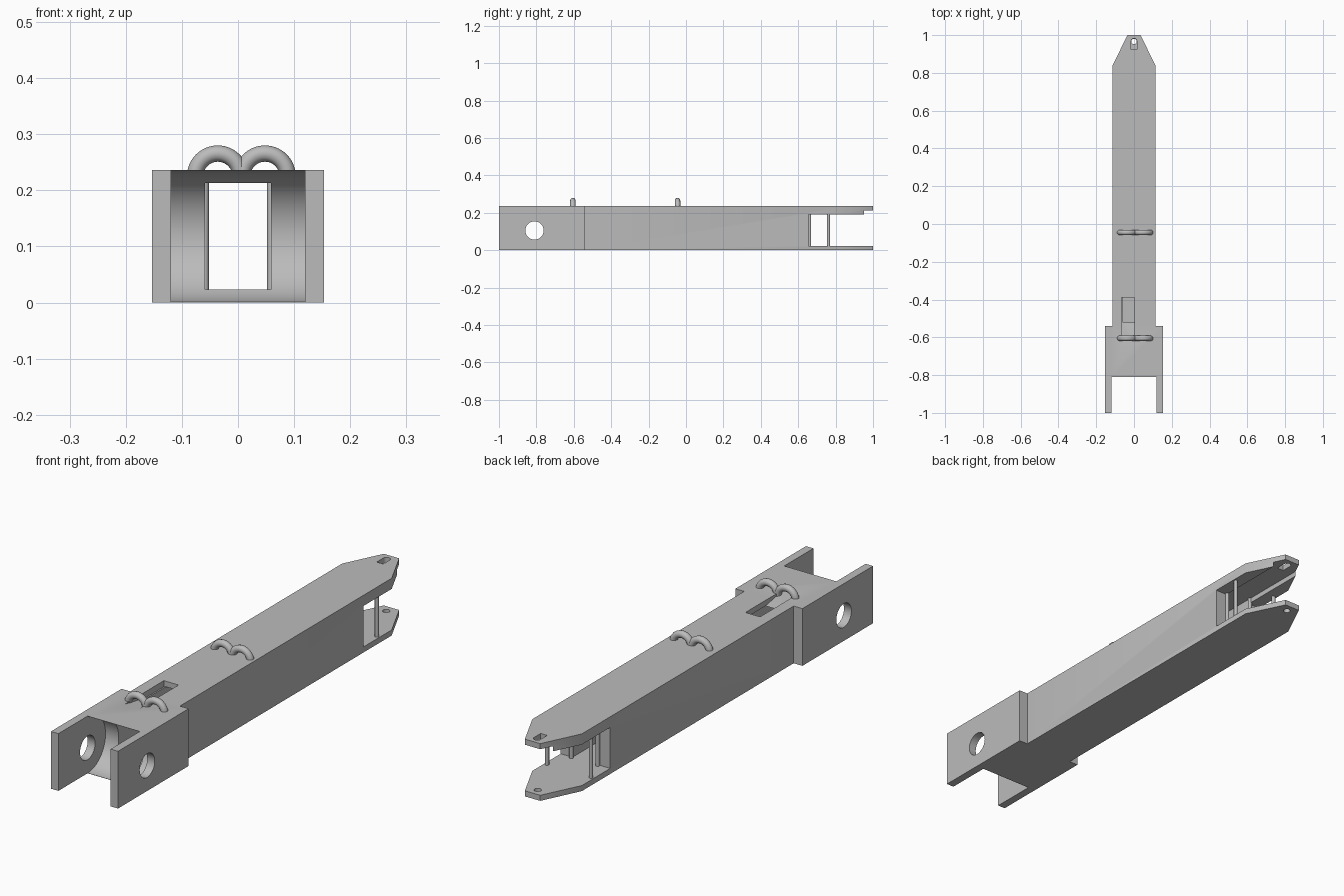
import bpy, bmesh, math
from mathutils import Vector

cube = bpy.data.objects.get("Cube")
if cube:
    bpy.data.objects.remove(cube, do_unlink=True)

grey = bpy.data.materials.new("plain grey")
grey.use_nodes = True
COLOUR = (0.5, 0.5, 0.5, 1)
grey.diffuse_color = COLOUR
grey.node_tree.nodes["Principled BSDF"].inputs["Base Color"].default_value = COLOUR

H = 0.236          # arm height
FLOOR, CEIL = 0.023, 0.213
PIVOT_Y = -0.81


def prism(name, pts, axis, lo, hi):
    """Extrude a 2D outline along x (points are y,z) or z (points are x,y)."""
    place = (lambda p, h: (h, *p)) if axis == "x" else (lambda p, h: (*p, h))
    bm = bmesh.new()
    face = bm.faces.new([bm.verts.new(place(p, lo)) for p in pts])
    new = bmesh.ops.extrude_face_region(bm, geom=[face])["geom"]
    shift = Vector(place((0, 0), hi - lo))
    bmesh.ops.translate(bm, vec=shift, verts=[v for v in new if isinstance(v, bmesh.types.BMVert)])
    bmesh.ops.recalc_face_normals(bm, faces=bm.faces)
    mesh = bpy.data.meshes.new(name)
    bm.to_mesh(mesh)
    bm.free()
    mesh.materials.append(grey)
    ob = bpy.data.objects.new(name, mesh)
    bpy.context.collection.objects.link(ob)
    return ob


def rect(a0, a1, b0, b1):
    return [(a0, b0), (a1, b0), (a1, b1), (a0, b1)]


def arc(ca, cb, r, start, end, n):
    angles = [math.radians(start + (end - start) * i / n) for i in range(n + 1)]
    return [(ca + r * math.cos(t), cb + r * math.sin(t)) for t in angles]


def circle(ca, cb, r, n=32):
    return arc(ca, cb, r, 0, 360, n)[:-1]


def activate(ob):
    bpy.ops.object.select_all(action="DESELECT")
    ob.select_set(True)
    bpy.context.view_layer.objects.active = ob


def cut(ob, cutter):
    cutter.hide_render = True
    mod = ob.modifiers.new("cut", "BOOLEAN")
    mod.operation, mod.solver, mod.object = "DIFFERENCE", "EXACT", cutter
    activate(ob)
    bpy.ops.object.modifier_apply(modifier=mod.name)
    bpy.data.objects.remove(cutter, do_unlink=True)


# Arm body: wide clevis block, straight beam and tapered tip in one outline
side = [(0.153, -1), (0.153, -0.54), (0.113, -0.54), (0.113, 0.84), (0.035, 1)]
body = prism("arm_body", side + [(-x, y) for x, y in reversed(side)], "z", 0, H)

# Clevis gap with a rounded back wall
gap = [(-1.1, -0.1), (PIVOT_Y, -0.1)]
gap += arc(PIVOT_Y, H / 2, 0.117, -90, 90, 48)
gap += [(PIVOT_Y, H + 0.1), (-1.1, H + 0.1)]
cut(body, prism("gap_cutter", gap, "x", -0.119, 0.119))

# Pivot holes through both cheeks
cut(body, prism("pivot_cutter", circle(PIVOT_Y, 0.105, 0.049), "x", -0.3, 0.3))

# Hollow channel along the arm
cut(body, prism("channel_cutter", rect(-0.059, 0.059, -0.9, 1.1), "z", FLOOR, CEIL))

# Open fork at the tip
cut(body, prism("fork_cutter", rect(0.655, 1.1, FLOOR, 0.192), "x", -0.3, 0.3))

# Cable entry with a shallow ramp in the top
ramp = [(-0.65, H + 0.001), (-0.51, CEIL - 0.002), (-0.39, CEIL - 0.002), (-0.39, H + 0.001)]
cut(body, prism("entry_cutter", ramp, "x", -0.065, 0.002))

# Tip slot above, round pin hole below
slot = [(-0.015, 0.925), (0.015, 0.925)] + arc(0, 0.968, 0.015, 0, 180, 12)
cut(body, prism("slot_cutter", slot, "z", 0.1, 0.3))
cut(body, prism("pin_cutter", circle(0, 0.966, 0.014, 24), "z", -0.1, 0.1))

activate(body)
bpy.ops.object.shade_smooth_by_angle(angle=math.radians(30))

# Posts between the fork plates
for label, sx in (("left", 1), ("right", -1)):
    for place, x, y, top in (("inner", 0.06, 0.661, 0.214), ("outer", 0.1, 0.762, 0.193)):
        post = prism(f"{label}_{place}_post", circle(sx * x, y, 0.008, 20), "z", FLOOR - 0.002, top)
        activate(post)
        bpy.ops.object.shade_smooth_by_angle(angle=math.radians(30))

# Paired cable loops on top
for place, y in (("front", -0.605), ("middle", -0.045)):
    for label, x in (("right", -0.036), ("left", 0.048)):
        curve = bpy.data.curves.new(f"{place}_{label}_loop", "CURVE")
        curve.dimensions = "3D"
        curve.bevel_depth = 0.0145
        curve.bevel_resolution = 4
        curve.use_fill_caps = True
        pts = arc(x, 0.225, 0.0405, 0, 180, 28)
        spline = curve.splines.new("POLY")
        spline.points.add(len(pts) - 1)
        for sp, (px, pz) in zip(spline.points, pts):
            sp.co = (px, y, pz, 1)
        curve.materials.append(grey)
        loop = bpy.data.objects.new(curve.name, curve)
        bpy.context.collection.objects.link(loop)
        activate(loop)
        bpy.ops.object.convert(target="MESH")
        bpy.ops.object.shade_smooth_by_angle(angle=math.radians(40))
